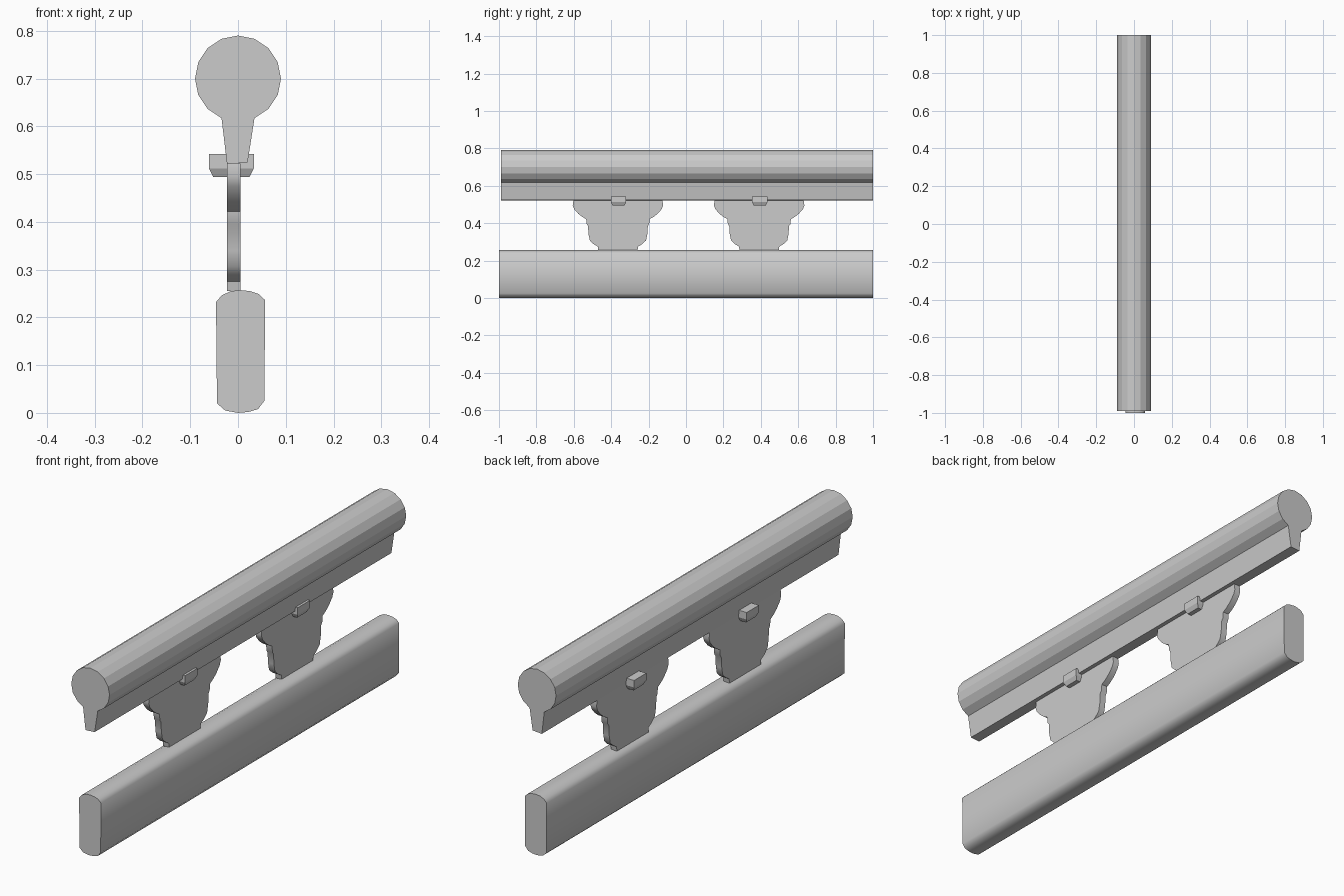
import bpy, bmesh, math
from mathutils import Vector

cube = bpy.data.objects.get("Cube")
if cube:
    bpy.data.objects.remove(cube)

grey = bpy.data.materials.new("plain grey")
grey.use_nodes = True
colour = (0.6, 0.6, 0.6, 1)
grey.diffuse_color = colour
grey.node_tree.nodes["Principled BSDF"].inputs["Base Color"].default_value = colour


def finish(name, bm, smooth_angle=None):
    bmesh.ops.recalc_face_normals(bm, faces=bm.faces)
    mesh = bpy.data.meshes.new(name)
    bm.to_mesh(mesh)
    bm.free()
    mesh.materials.append(grey)
    obj = bpy.data.objects.new(name, mesh)
    bpy.context.collection.objects.link(obj)
    if smooth_angle:
        bpy.ops.object.select_all(action='DESELECT')
        obj.select_set(True)
        bpy.context.view_layer.objects.active = obj
        bpy.ops.object.shade_smooth_by_angle(angle=math.radians(smooth_angle))
    return obj


def extrude(name, points, offset, smooth_angle=None):
    """Extrude a closed outline of 3D points along an offset."""
    bm = bmesh.new()
    face = bm.faces.new([bm.verts.new(p) for p in points])
    moved = bmesh.ops.extrude_face_region(bm, geom=[face], use_keep_orig=True)["geom"]
    verts = [g for g in moved if isinstance(g, bmesh.types.BMVert)]
    bmesh.ops.translate(bm, verts=verts, vec=Vector(offset))
    return finish(name, bm, smooth_angle)


# Round top rail with a tapered neck, as one keyhole outline
radius, centre = 0.09, 0.70
rail = []
for i in range(-3, 12):
    a = i * math.tau / 16
    rail.append((radius * math.cos(a), -0.99, centre + radius * math.sin(a)))
rail += [(-0.023, -0.99, 0.521), (0.02, -0.99, 0.524)]
extrude("top_rail", rail, (0, 1.99, 0))

# Lower beam with softly rounded top and bottom
beam = [(-0.046, 0.232), (-0.034, 0.246), (-0.015, 0.255), (0.005, 0.257),
        (0.025, 0.255), (0.043, 0.249), (0.057, 0.236), (0.055, 0.025),
        (0.042, 0.008), (0.022, 0.002), (0, 0), (-0.027, 0.005), (-0.044, 0.02)]
extrude("lower_beam", [(x, -1, z) for x, z in beam], (0, 2, 0), 60)

# Scrolled brackets with a peg through the top of each
half = [(0.105, 0.255), (0.108, 0.275), (0.13, 0.288), (0.15, 0.307), (0.157, 0.34),
        (0.16, 0.385), (0.167, 0.395), (0.17, 0.422), (0.19, 0.433), (0.212, 0.45),
        (0.234, 0.475), (0.242, 0.495), (0.238, 0.522)]
outline = half + [(-y, z) for y, z in reversed(half)]
for label, y0 in (("front", -0.364), ("back", 0.391)):
    extrude(label + "_bracket", [(-0.023, y0 + y, z) for y, z in outline],
            (0.028, 0, 0), 40)

    bm = bmesh.new()
    rings = []
    for z, inset in ((0.494, 0.009), (0.512, 0), (0.542, 0)):
        x1, x2, w = -0.061 + inset, 0.033 - inset, 0.041 - inset
        corners = ((x1, -w), (x2, -w), (x2, w), (x1, w))
        rings.append([bm.verts.new((x, y0 + 0.003 + y, z)) for x, y in corners])
    for low, high in zip(rings, rings[1:]):
        for i in range(4):
            j = (i + 1) % 4
            bm.faces.new((low[i], low[j], high[j], high[i]))
    bm.faces.new(rings[0])
    bm.faces.new(rings[-1])
    finish(label + "_peg", bm)
